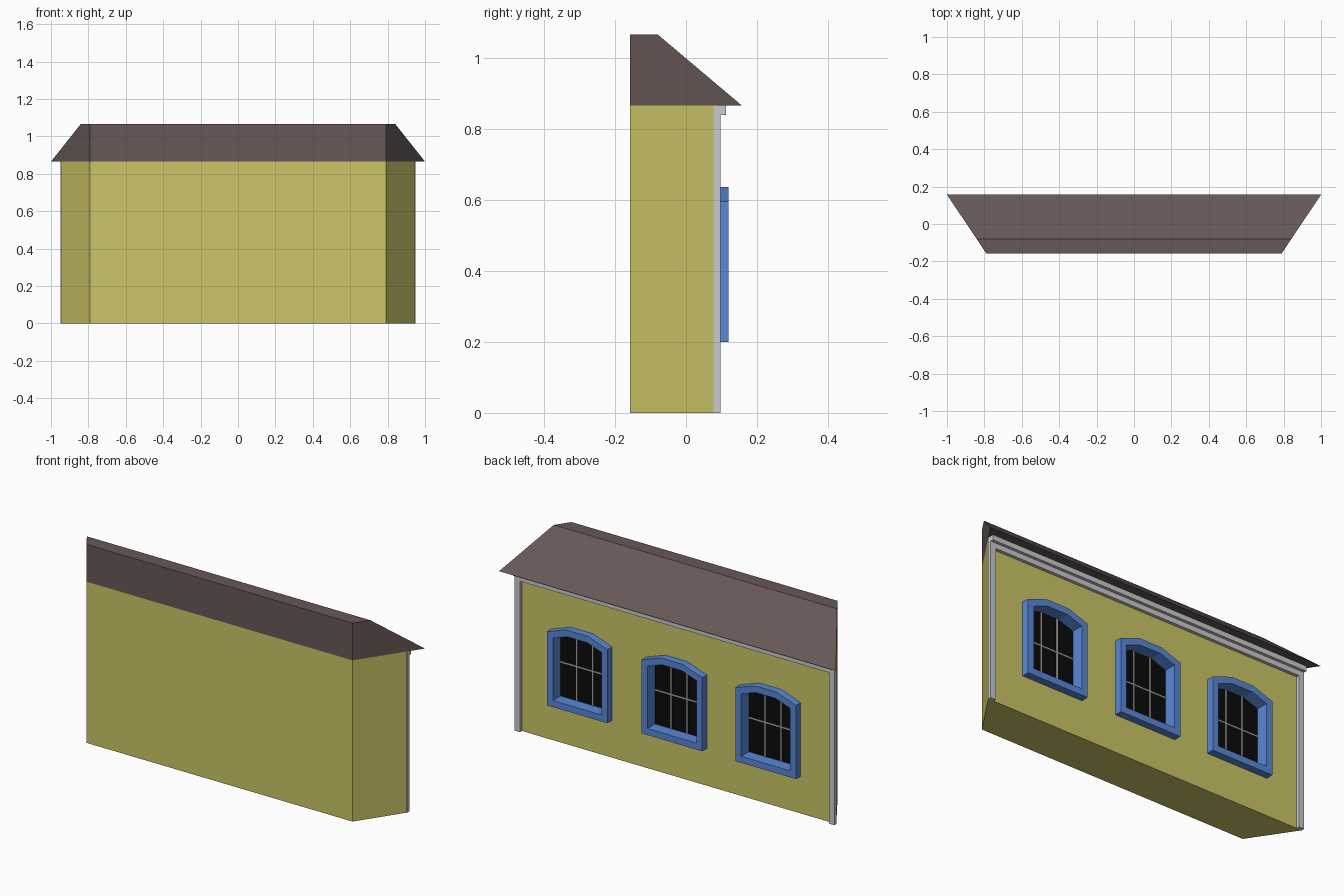
import bpy, bmesh

if "Cube" in bpy.data.objects:
    bpy.data.objects.remove(bpy.data.objects["Cube"])


def material(name, rgb):
    m = bpy.data.materials.new(name)
    m.diffuse_color = (*rgb, 1)
    m.use_nodes = True
    m.node_tree.nodes["Principled BSDF"].inputs["Base Color"].default_value = m.diffuse_color
    return m


YELLOW = material("yellow_plaster", (0.60, 0.565, 0.135))
BROWN = material("brown_roof", (0.135, 0.098, 0.095))
BLUE = material("blue_frame", (0.10, 0.245, 0.68))
GREY = material("light_grey_trim", (0.60, 0.60, 0.61))
BLACK = material("black_glass", (0.003, 0.003, 0.003))


def finish(name, bm, mat):
    bmesh.ops.recalc_face_normals(bm, faces=bm.faces)
    me = bpy.data.meshes.new(name)
    bm.to_mesh(me)
    bm.free()
    ob = bpy.data.objects.new(name, me)
    bpy.context.collection.objects.link(ob)
    me.materials.append(mat)
    return ob


def loft(name, a, b, mat, hole=None):
    """Solid between two matching 3D loops; hole is an optional inner loop pair."""
    bm = bmesh.new()
    rings = [[bm.verts.new(p) for p in r] for r in ((a, b) + (hole or ()))]
    n = len(a)

    def bridge(r, s):
        for i in range(n):
            j = (i + 1) % n
            bm.faces.new((r[i], r[j], s[j], s[i]))

    bridge(rings[0], rings[1])
    if hole:
        bridge(rings[2], rings[3])
        bridge(rings[0], rings[2])
        bridge(rings[1], rings[3])
    else:
        bm.faces.new(rings[0])
        bm.faces.new(rings[1])
    return finish(name, bm, mat)


def at_y(profile, y, cx=0):
    return [(x + cx, y, z) for x, z in profile]


def at_z(profile, z):
    return [(x, y, z) for x, y in profile]


def box(name, x0, x1, y0, y1, z0, z1, mat):
    r = [(x0, y0), (x1, y0), (x1, y1), (x0, y1)]
    return loft(name, at_z(r, z0), at_z(r, z1), mat)


FRONT, WALL, EAVE = -0.157, 0.08, 0.865


def side_x(y):
    """Half width of the wedge-shaped plan at depth y."""
    return 0.79 + (y - FRONT) * 0.21 / 0.314


def plan(y1):
    a, b = side_x(FRONT), side_x(y1)
    return [(-a, FRONT), (a, FRONT), (b, y1), (-b, y1)]


# Walls and roof
walls = loft("walls", at_z(plan(WALL), 0), at_z(plan(WALL), EAVE), YELLOW)
loft("roof", at_z(plan(0.157), EAVE), at_z(plan(-0.08), 1.065), BROWN)

# Trim on the windowed side: corner posts, frieze and cornice
for side, s in (("left", -1), ("right", 1)):
    xs = sorted((s * 0.918, s * 0.949))
    box("corner_post_" + side, xs[0], xs[1], WALL - 0.002, 0.097, 0, EAVE, GREY)
box("frieze", -0.918, 0.918, WALL - 0.002, 0.097, 0.81, EAVE, GREY)
box("cornice", -0.949, 0.949, 0.097, 0.113, 0.838, EAVE, GREY)


# Window outlines with a three-sided arch
def arch(w, z0, spring, mid, top):
    return [(-w, z0), (w, z0), (w, spring), (mid, top), (-mid, top), (-w, spring)]


outer = arch(0.18, 0.20, 0.595, 0.065, 0.635)
inner = arch(0.145, 0.235, 0.570, 0.059, 0.600)
middle = arch(0.16, 0.22, 0.581, 0.062, 0.615)
GLASS = 0.055

for i, cx in enumerate((-0.557, 0.0, 0.562)):
    # Recess in the wall
    cutter = loft("cutter", at_y(middle, GLASS - 0.006, cx), at_y(middle, 0.2, cx), YELLOW)
    mod = walls.modifiers.new("recess", "BOOLEAN")
    mod.operation, mod.solver, mod.object = "DIFFERENCE", "EXACT", cutter
    bpy.context.view_layer.objects.active = walls
    bpy.ops.object.modifier_apply(modifier=mod.name)
    bpy.data.objects.remove(cutter)

    # Projecting frame whose inner faces run back to the glass
    n = str(i + 1)
    bm = bmesh.new()
    loops = [(outer, WALL), (outer, 0.12), (inner, 0.12), (inner, GLASS - 0.004),
             (middle, GLASS - 0.004), (middle, WALL)]
    rings = [[bm.verts.new(p) for p in at_y(pr, y, cx)] for pr, y in loops]
    for r, q in zip(rings, rings[1:] + rings[:1]):
        for k in range(6):
            j = (k + 1) % 6
            bm.faces.new((r[k], r[j], q[j], q[k]))
    finish("window_frame_" + n, bm, BLUE)

    # Glass and glazing bars
    loft("window_glass_" + n, at_y(inner, GLASS - 0.004, cx), at_y(inner, GLASS, cx), BLACK)
    t = 0.003
    for s in (-1, 1):
        x = cx + s * 0.048
        box("upright_bar_" + n, x - t, x + t, GLASS, GLASS + 0.004, 0.235, 0.60, GREY)
    box("cross_bar_" + n, cx - 0.145, cx + 0.145, GLASS, GLASS + 0.004,
        0.42 - t, 0.42 + t, GREY)
